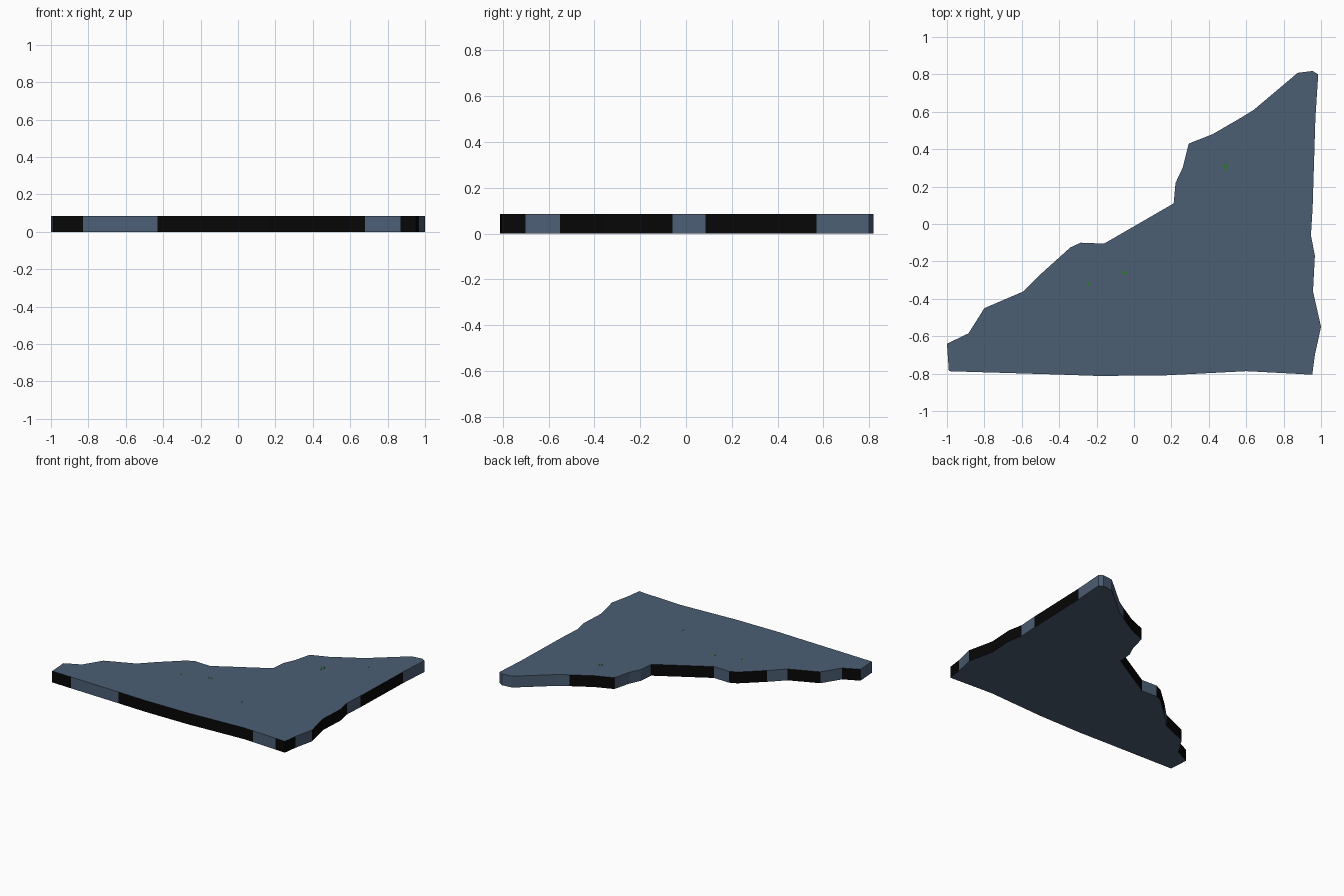
import bpy
import bmesh

HEIGHT = 0.085


def material(name, rgb):
    m = bpy.data.materials.new(name)
    m.diffuse_color = (*rgb, 1.0)
    return m


slate = material("slate_blue", (0.072, 0.113, 0.175))
black = material("black", (0.002, 0.002, 0.002))
green = material("leaf_green", (0.02, 0.2, 0.015))

# Outline, counter-clockwise; third value is the wall colour
# from this point to the next (0 slate, 1 black)
OUTLINE = [
    # front edge
    (-0.99, -0.787, 1), (-0.83, -0.792, 0), (-0.43, -0.804, 1),
    (-0.20, -0.812, 1), (0.15, -0.810, 1), (0.60, -0.787, 1),
    (0.68, -0.791, 0), (0.87, -0.801, 1), (0.953, -0.806, 1),
    # right edge
    (0.967, -0.70, 0), (1.0, -0.55, 1), (0.957, -0.36, 1),
    (0.967, -0.17, 1), (0.946, -0.06, 0), (0.955, 0.085, 1),
    (0.97, 0.57, 0), (0.985, 0.80, 0),
    # back tip and ragged diagonal
    (0.955, 0.818, 0), (0.875, 0.808, 0), (0.64, 0.61, 0),
    (0.57, 0.567, 1), (0.42, 0.48, 1), (0.293, 0.43, 0),
    (0.26, 0.30, 0), (0.222, 0.22, 0), (0.212, 0.11, 1),
    (-0.16, -0.105, 0), (-0.285, -0.10, 1), (-0.34, -0.125, 1),
    (-0.49, -0.26, 0), (-0.59, -0.36, 1), (-0.80, -0.45, 0),
    (-0.885, -0.585, 1), (-1.0, -0.64, 0),
]


def slab(name, pts, z0, z1, mats, wall=None):
    """Extrude a flat outline between two heights."""
    bm = bmesh.new()
    low = [bm.verts.new((p[0], p[1], z0)) for p in pts]
    high = [bm.verts.new((p[0], p[1], z1)) for p in pts]
    bm.faces.new(list(reversed(low)))
    bm.faces.new(high)
    n = len(pts)
    for i in range(n):
        j = (i + 1) % n
        f = bm.faces.new((low[i], low[j], high[j], high[i]))
        f.material_index = wall[i] if wall else 0
    me = bpy.data.meshes.new(name)
    bm.to_mesh(me)
    bm.free()
    for m in mats:
        me.materials.append(m)
    ob = bpy.data.objects.new(name, me)
    bpy.context.collection.objects.link(ob)
    return ob


# Main plate
slab("ground_plate", OUTLINE, 0.0, HEIGHT, [slate, black],
     [p[2] for p in OUTLINE])


# Tiny green specks on the top
def speck(x, y, w, d):
    pts = [(x - w, y), (x, y - d), (x + w, y), (x, y + d)]
    slab("green_speck", pts, HEIGHT - 0.001, HEIGHT + 0.001, [green])


for s in [(0.485, 0.312, 0.018, 0.006), (0.492, 0.30, 0.005, 0.03),
          (-0.05, -0.26, 0.018, 0.006), (-0.05, -0.26, 0.005, 0.015),
          (-0.245, -0.32, 0.006, 0.016), (0.35, -0.46, 0.003, 0.016),
          (0.735, 0.50, 0.003, 0.014)]:
    speck(*s)
